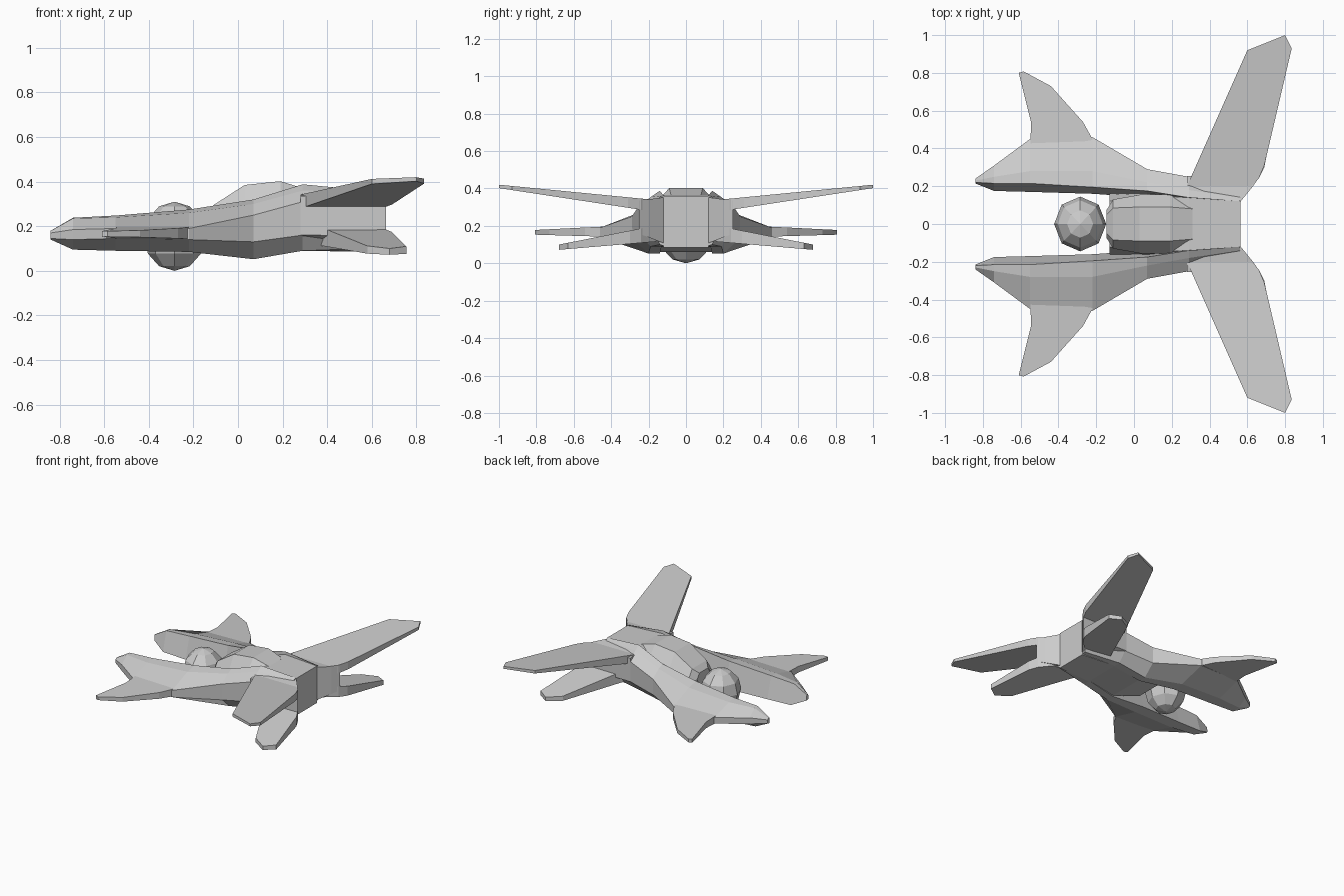
import bpy, bmesh

if "Cube" in bpy.data.objects:
    bpy.data.objects.remove(bpy.data.objects["Cube"])


def finish(name, bm, mirror):
    bmesh.ops.recalc_face_normals(bm, faces=bm.faces)
    mesh = bpy.data.meshes.new(name)
    bm.to_mesh(mesh)
    bm.free()
    ob = bpy.data.objects.new(name, mesh)
    bpy.context.collection.objects.link(ob)
    if mirror:
        m = ob.modifiers.new("mirror", 'MIRROR')
        m.use_axis = (False, True, False)
        m.use_mirror_merge = False
    return ob


def skin(name, rings, mirror=False):
    """Bridge successive rings of 3D points and cap both ends."""
    bm = bmesh.new()
    vs = [[bm.verts.new(p) for p in r] for r in rings]
    n = len(vs[0])
    for a, b in zip(vs, vs[1:]):
        for i in range(n):
            j = (i + 1) % n
            bm.faces.new((a[i], a[j], b[j], b[i]))
    bm.faces.new(vs[0])
    bm.faces.new(vs[-1])
    return finish(name, bm, mirror)


def plate(name, outline, y0, low0, top0, y1, low1, top1):
    """Mirrored flat wing: plan outline, heights varying linearly with y."""
    def z(y, a, b):
        return a + (b - a) * (y - y0) / (y1 - y0)
    low = [(x, y, z(y, low0, low1)) for x, y in outline]
    top = [(x, y, z(y, top0, top1)) for x, y in outline]
    return skin(name, [low, top], mirror=True)


# side prongs: inner bottom, inner ridge, shoulder, edge top, edge bottom, outer bottom
prongs = [
    (-0.84, [(.215, .14), (.22, .18), (.23, .18), (.24, .17), (.24, .145), (.23, .14)]),
    (-0.74, [(.175, .095), (.215, .238), (.25, .235), (.31, .185), (.31, .14), (.24, .095)]),
    (-0.55, [(.17, .09), (.215, .248), (.28, .24), (.45, .19), (.45, .145), (.26, .09)]),
    (-0.22, [(.16, .085), (.195, .275), (.28, .26), (.46, .19), (.46, .14), (.25, .085)]),
    (0.07, [(.14, .052), (.175, .32), (.22, .30), (.29, .25), (.285, .13), (.20, .052)]),
    (0.29, [(.13, .09), (.14, .388), (.18, .36), (.25, .31), (.25, .16), (.19, .09)]),
    (0.56, [(.11, .09), (.12, .362), (.14, .355), (.16, .31), (.16, .15), (.14, .10)]),
]
skin("side_prong", [[(x, y, z) for y, z in ring] for x, ring in prongs], True)

# front winglets
plate("front_winglet",
      [(-.55, .36), (-.545, .54), (-.61, .80), (-.585, .808), (-.44, .73),
       (-.27, .54), (-.22, .45), (-.22, .36)], .36, .14, .20, .81, .153, .178)

# rear wings, lower fins and the blocks that carry them
plate("rear_wing",
      [(.28, .20), (.32, .29), (.60, .92), (.80, 1.0), (.835, .93),
       (.69, .31), (.66, .24), (.60, .18)], .20, .28, .342, 1.0, .402, .42)
plate("lower_fin",
      [(.36, .17), (.41, .27), (.58, .62), (.68, .68), (.755, .63),
       (.69, .30), (.66, .24), (.58, .16)], .17, .115, .20, .68, .072, .10)
plate("wing_root_block",
      [(.28, .10), (.28, .255), (.665, .25), (.63, .20), (.565, .12)],
      .10, .10, .355, .255, .16, .335)


def hull(name, stations):
    """Symmetric hull: x, low half width, low z, side half width, side z, top half width, top z."""
    skin(name, [[(x, -wl, zl), (x, wl, zl), (x, ws, zs), (x, wt, zt),
                 (x, -wt, zt), (x, -ws, zs)]
                for x, wl, zl, ws, zs, wt, zt in stations])


# central body and canopy
hull("fuselage", [
    (-0.13, .10, .11, .16, .15, .12, .22),
    (0.07, .14, .06, .17, .17, .15, .29),
    (0.29, .14, .09, .16, .22, .14, .365),
    (0.565, .12, .085, .122, .22, .12, .36)])
hull("canopy", [
    (-0.145, .05, .17, .075, .22, .05, .26),
    (-0.11, .10, .16, .13, .23, .085, .295),
    (0.03, .14, .16, .155, .28, .09, .385),
    (0.19, .14, .20, .155, .33, .09, .402),
    (0.31, .08, .25, .10, .34, .08, .365)])

# faceted sensor ball between the prongs
ball = bmesh.new()
bmesh.ops.create_uvsphere(ball, u_segments=8, v_segments=6, radius=1)
for v in ball.verts:
    v.co = (-.285 + .138 * v.co.x, .145 * v.co.y, .155 + .155 * v.co.z)
finish("sensor_ball", ball, False)
